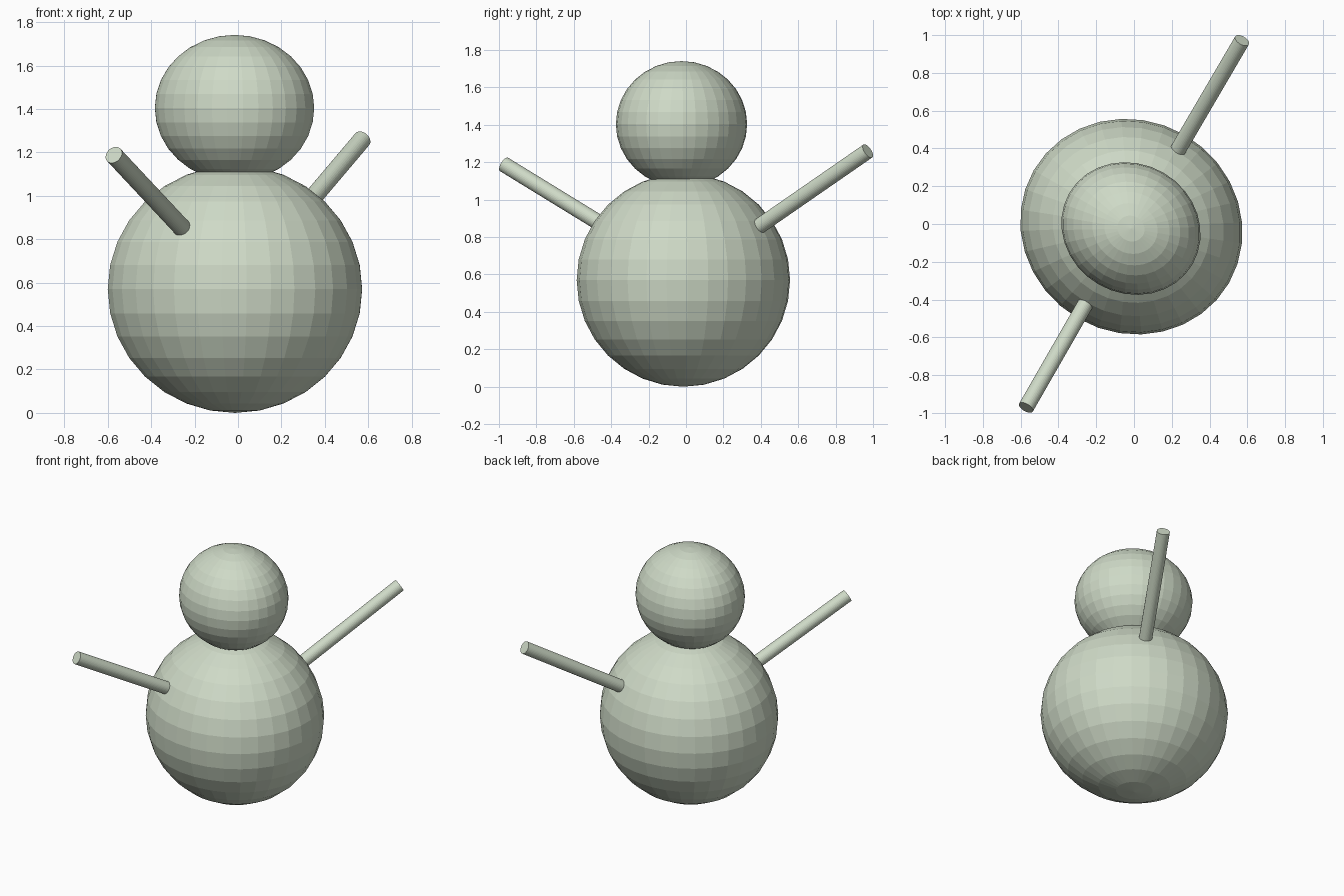
import bpy
import math
from mathutils import Vector

if "Cube" in bpy.data.objects:
    bpy.data.objects.remove(bpy.data.objects["Cube"])

# single flat colour
snow = bpy.data.materials.new("pale_green_grey")
snow.diffuse_color = (0.62, 0.70, 0.57, 1.0)
snow.use_nodes = True
snow.node_tree.nodes["Principled BSDF"].inputs["Base Color"].default_value = snow.diffuse_color

TURN = math.radians(-30)  # whole figure is turned about z


def finish(name):
    ob = bpy.context.object
    ob.name = name
    ob.data.materials.append(snow)
    return ob


def ball(name, centre, radii):
    bpy.ops.mesh.primitive_uv_sphere_add(segments=32, ring_count=16, radius=1,
                                         location=centre, rotation=(0, 0, TURN))
    finish(name).scale = radii


def stick(name, tip, root, radius=0.042):
    tip, root = Vector(tip), Vector(root)
    axis = tip - root
    bpy.ops.mesh.primitive_cylinder_add(vertices=32, radius=radius, depth=axis.length,
                                        location=(tip + root) / 2)
    ob = finish(name)
    ob.rotation_euler = axis.to_track_quat('Z', 'Y').to_euler()


# stacked, slightly squashed balls
ball("body", (-0.014, -0.014, 0.57), (0.597, 0.562, 0.57))
ball("head", (-0.016, -0.024, 1.404), (0.377, 0.342, 0.337))

# raised stick arms, roots sunk a little into the body
stick("right_arm", (0.572, 0.972, 1.26), (0.205, 0.345, 0.826))
stick("left_arm", (-0.572, -0.972, 1.188), (-0.235, -0.385, 0.828))
